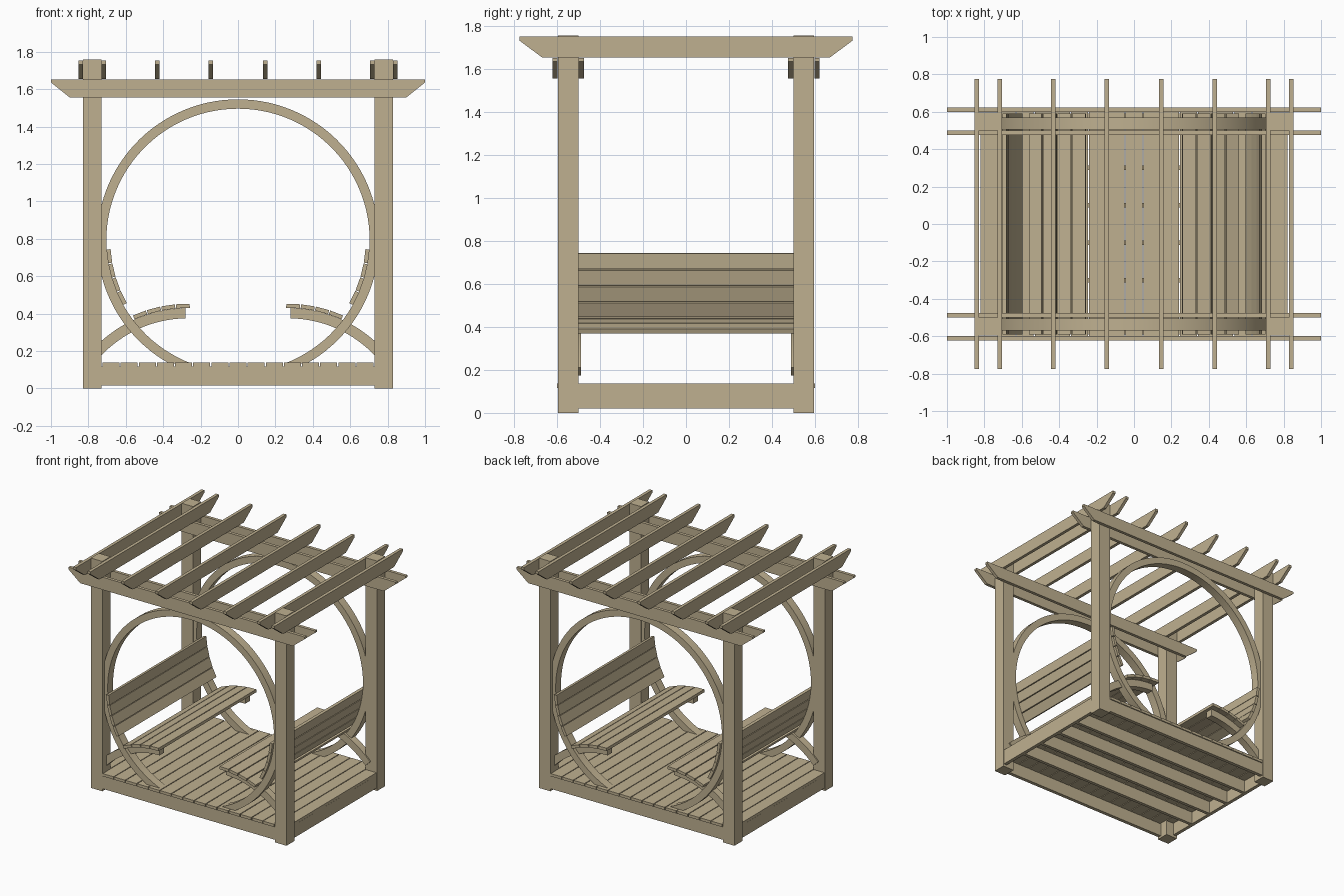
import bpy, bmesh, math

cube = bpy.data.objects.get("Cube")
if cube:
    bpy.data.objects.remove(cube, do_unlink=True)

wood = bpy.data.materials.new("tan wood")
wood.use_nodes = True
TAN = (0.52, 0.435, 0.28, 1)
wood.diffuse_color = TAN
wood.node_tree.nodes["Principled BSDF"].inputs["Base Color"].default_value = TAN


def finish(name, bm, smooth=False):
    bmesh.ops.recalc_face_normals(bm, faces=bm.faces)
    mesh = bpy.data.meshes.new(name)
    bm.to_mesh(mesh)
    bm.free()
    mesh.materials.append(wood)
    obj = bpy.data.objects.new(name, mesh)
    bpy.context.collection.objects.link(obj)
    if smooth:
        bpy.ops.object.select_all(action='DESELECT')
        obj.select_set(True)
        bpy.context.view_layer.objects.active = obj
        bpy.ops.object.shade_smooth_by_angle(angle=math.radians(30))
    return obj


def prism(name, outline, lo, hi, axis="y"):
    """Extrude a closed (horizontal, z) outline from lo to hi along an axis."""
    def place(h, z, d):
        return (h, d, z) if axis == "y" else (d, h, z)
    bm = bmesh.new()
    a = [bm.verts.new(place(h, z, lo)) for h, z in outline]
    b = [bm.verts.new(place(h, z, hi)) for h, z in outline]
    bm.faces.new(a)
    bm.faces.new(b)
    for i in range(len(a)):
        j = (i + 1) % len(a)
        bm.faces.new((a[i], a[j], b[j], b[i]))
    return finish(name, bm)


def box(name, x0, x1, y0, y1, z0, z1):
    return prism(name, [(x0, z0), (x1, z0), (x1, z1), (x0, z1)], y0, y1)


def arc_band(name, cx, cz, r_in, r_out, ends_in, ends_out, y0, y1, steps):
    """Curved timber swept through an arc, made of quads."""
    bm = bmesh.new()
    rows = []
    for i in range(steps + 1):
        t = i / steps
        row = []
        for r, (a0, a1), y in ((r_in, ends_in, y0), (r_out, ends_out, y0),
                               (r_out, ends_out, y1), (r_in, ends_in, y1)):
            a = a0 + (a1 - a0) * t
            row.append(bm.verts.new((cx + r * math.cos(a), y, cz + r * math.sin(a))))
        rows.append(row)
    for p, q in zip(rows, rows[1:]):
        for k in range(4):
            m = (k + 1) % 4
            bm.faces.new((p[k], p[m], q[m], q[k]))
    bm.faces.new(rows[0])
    bm.faces.new(rows[-1])
    return finish(name, bm, smooth=True)


def slat(name, cx, cz, radius, angle, width=0.073, thick=0.022):
    """Straight board lying tangent to a circle, running along y."""
    c, s = math.cos(angle), math.sin(angle)
    corners = [(-1, -1), (1, -1), (1, 1), (-1, 1)]
    outline = [(cx + (radius + u * thick / 2) * c - v * width / 2 * s,
                cz + (radius + u * thick / 2) * s + v * width / 2 * c) for u, v in corners]
    return prism(name, outline, -0.59, 0.59)


def tapered(length, foot, z0, z1, nose):
    """Beam side profile with undercut ends."""
    return [(-foot, z0), (foot, z0), (length, z1 - nose), (length, z1),
            (-length, z1), (-length, z1 - nose)]


SIDES = ((1, "left"), (-1, "right"))
ENDS = ((-1, "front"), (1, "back"))
DECK = 0.138


def span(a, b, s):
    return sorted((a * s, b * s))


# Corner posts
for sx, side in SIDES:
    for sy, end in ENDS:
        box(f"{end}_{side}_post", *span(0.73, 0.828, sx), *span(0.5, 0.597, sy), 0, 1.758)

# Paired roof beams clasping the posts
for sy, end in ENDS:
    for y, place in ((0.61, "outer"), (0.488, "inner")):
        prism(f"{end}_{place}_beam", tapered(1.0, 0.9, 1.556, 1.652, 0.016),
              sy * y - 0.012, sy * y + 0.012)

# Roof rafters
for i, x in enumerate((0.145, 0.432, 0.717, 0.84)):
    for sx, side in SIDES:
        prism(f"{side}_rafter_{i + 1}", tapered(0.775, 0.67, 1.655, 1.753, 0.02),
              sx * x - 0.012, sx * x + 0.012, axis="x")

# Base frame and joists
for sy, end in ENDS:
    box(f"{end}_base_beam", -0.73, 0.73, *span(0.565, 0.592, sy), 0.017, 0.117)
for sx, side in SIDES:
    box(f"{side}_base_beam", *span(0.795, 0.822, sx), -0.5, 0.5, 0.02, 0.117)
for i in range(4):
    y = -0.3 + 0.2 * i
    box(f"joist_{i + 1}", -0.795, 0.795, y - 0.0125, y + 0.0125, 0.02, 0.117)

# Deck boards, the outermost fitted between the posts
for i in range(-8, 9):
    half = 0.5 if abs(i) == 8 else 0.6
    x = i * 0.097
    box(f"deck_board_{i + 9}", x - 0.0455, x + 0.0455, -half, half, 0.117, DECK)

# Round frames standing on the deck
RZ, R_IN, R_OUT = 0.792, 0.704, 0.754


def ring_ends(r):
    a = math.asin((DECK - 0.005 - RZ) / r)
    return a, math.pi - a


for sy, end in ENDS:
    arc_band(f"{end}_ring", 0, RZ, R_IN, R_OUT, ring_ends(R_IN), ring_ends(R_OUT),
             *span(0.505, 0.57, sy), 96)

# Facing benches: curved supports, seat slats and back slats
SX, SZ, S_IN, S_OUT = 0.27, -0.26, 0.635, 0.69
for sx, side in SIDES:
    def turn(deg):
        a = math.radians(deg)
        return a if sx > 0 else math.pi - a
    for sy, end in ENDS:
        ends = (turn(89), turn(43))
        arc_band(f"{end}_{side}_seat_support", sx * SX, SZ, S_IN, S_OUT, ends, ends,
                 *span(0.49, 0.545, sy), 16)
    for i in range(4):
        slat(f"{side}_seat_slat_{i + 1}", sx * SX, SZ, S_OUT + 0.011, turn(88 - 6.4 * i))
        slat(f"{side}_back_slat_{i + 1}", 0, RZ, R_IN - 0.011, turn(-7 - 6.45 * i))
